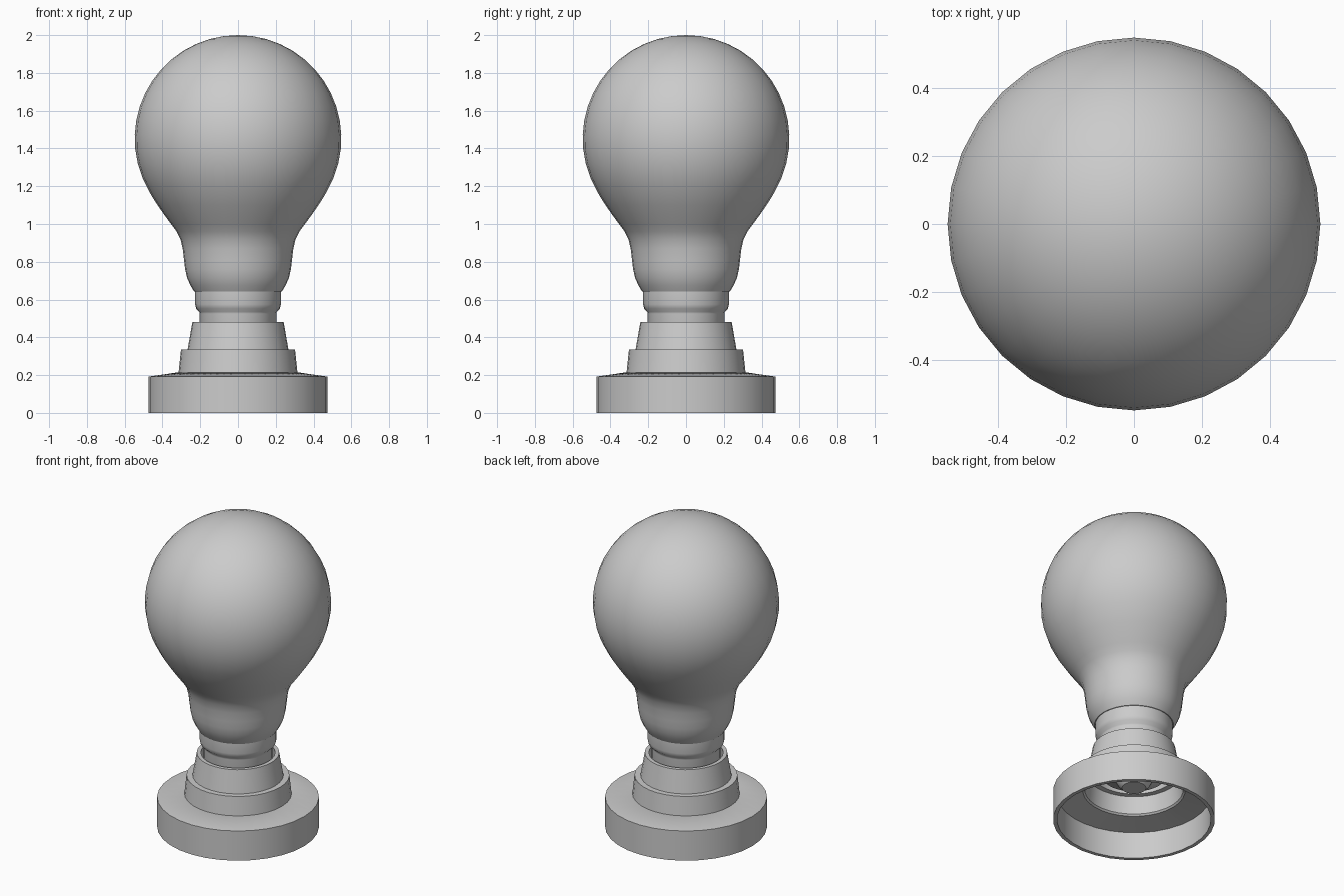
import bpy, bmesh
from math import sin, cos, pi, radians

if "Cube" in bpy.data.objects:
    bpy.data.objects.remove(bpy.data.objects["Cube"])

SEGMENTS = 32


def lathe(name, profile, closed=False, angle=35):
    """Spin an (r, z) profile about the z axis; points with r = 0 become poles."""
    bm = bmesh.new()
    rings = []
    for r, z in profile:
        n = 1 if r == 0 else SEGMENTS
        rings.append([bm.verts.new((r * cos(2 * pi * i / SEGMENTS),
                                    r * sin(2 * pi * i / SEGMENTS), z)) for i in range(n)])
    pairs = list(zip(rings, rings[1:]))
    if closed:
        pairs.append((rings[-1], rings[0]))
    for a, b in pairs:
        for i in range(SEGMENTS):
            j = (i + 1) % SEGMENTS
            quad = [a[i % len(a)], a[j % len(a)], b[j % len(b)], b[i % len(b)]]
            bm.faces.new(list(dict.fromkeys(quad)))
    bmesh.ops.recalc_face_normals(bm, faces=bm.faces)
    mesh = bpy.data.meshes.new(name)
    bm.to_mesh(mesh)
    bm.free()
    obj = bpy.data.objects.new(name, mesh)
    bpy.context.collection.objects.link(obj)
    bpy.ops.object.select_all(action='DESELECT')
    obj.select_set(True)
    bpy.context.view_layer.objects.active = obj
    bpy.ops.object.shade_smooth_by_angle(angle=radians(angle))
    return obj


# Glass bulb: round dome flowing into a narrow neck
R, CENTRE = 0.547, 1.453
dome = [(0, CENTRE + R)] + [(R * sin(radians(a)), CENTRE + R * cos(radians(a)))
                            for a in range(8, 113, 8)]
neck = [(0.484, 1.20), (0.458, 1.15), (0.426, 1.10), (0.39, 1.048), (0.355, 1.0),
        (0.325, 0.96), (0.305, 0.92), (0.293, 0.87), (0.286, 0.81), (0.28, 0.76),
        (0.27, 0.715), (0.252, 0.675), (0.232, 0.642), (0.20, 0.642)]
lathe("glass_bulb", dome + neck)

# Metal cap of the bulb, running down into the socket to a blunt contact
lathe("bulb_cap", [(0.2, 0.645), (0.227, 0.642), (0.227, 0.575), (0.222, 0.552),
                   (0.205, 0.535), (0.203, 0.525), (0.203, 0.33), (0.19, 0.30),
                   (0.105, 0.26), (0.095, 0.24), (0.07, 0.215), (0, 0.215)])

# Hollow stepped socket: upper and lower collars
lathe("socket_shell", [(0.242, 0.48), (0.267, 0.335), (0.302, 0.335), (0.315, 0.213),
                       (0.29, 0.205), (0.278, 0.315), (0.245, 0.315), (0.218, 0.48)],
      closed=True)

# Wide hollow foot, open underneath
lathe("base_ring", [(0.475, 0), (0.475, 0.192), (0.315, 0.215), (0.29, 0.205),
                    (0.30, 0.195), (0.452, 0.172), (0.452, 0)], closed=True)
